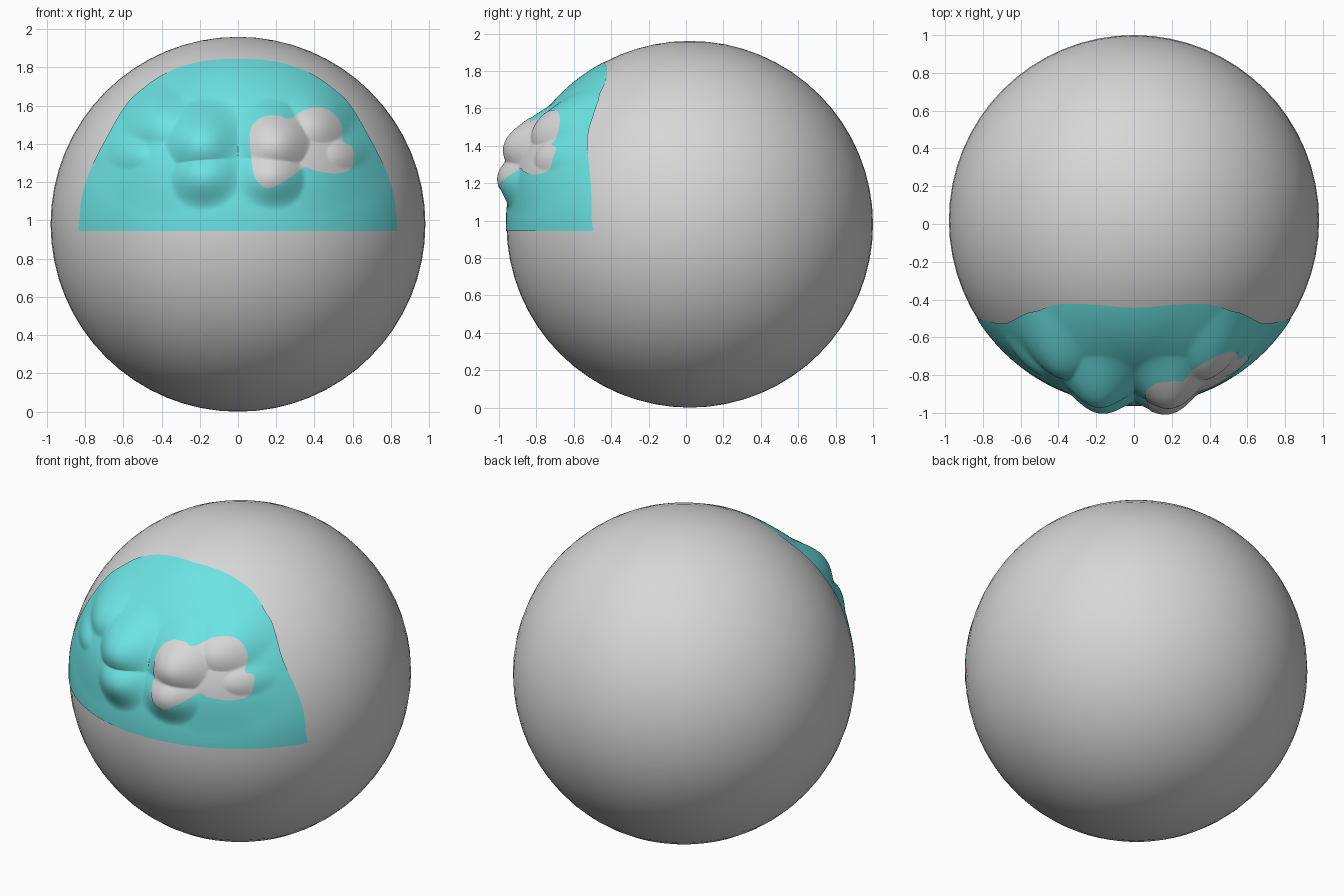
import bpy
import math

if "Cube" in bpy.data.objects:
    bpy.data.objects.remove(bpy.data.objects["Cube"])

CY, CZ, R = 0.02, 0.98, 0.98   # ball centre (y, z) and radius


def material(name, rgb):
    m = bpy.data.materials.new(name)
    m.diffuse_color = (*rgb, 1.0)
    m.use_nodes = True
    m.node_tree.nodes["Principled BSDF"].inputs["Base Color"].default_value = m.diffuse_color
    return m


grey = material("light_grey", (0.68, 0.68, 0.68))
cyan = material("cyan", (0.15, 0.77, 0.77))

# Relief bumps, mirrored left and right: centre x, centre z, radius x, radius z, height
BUMPS = [
    (0.19, 1.25, 0.23, 0.20, 0.092),   # lower muzzle
    (0.21, 1.43, 0.26, 0.24, 0.128),   # upper muzzle
    (0.43, 1.53, 0.25, 0.22, 0.095),   # brow
    (0.54, 1.36, 0.20, 0.15, 0.055),   # outer cheek
    (0.40, 1.42, 0.42, 0.40, 0.045),   # broad swelling
]


def front_y(x, z):
    """Depth of the front surface: ball plus relief."""
    base = math.sqrt(max(0.0, R * R - x * x - (z - CZ) ** 2))
    h = 0.0
    for bx, bz, rx, rz, top in BUMPS:
        d = ((abs(x) - bx) / rx) ** 2 + ((z - bz) / rz) ** 2
        if d < 1:
            h = max(h, top * (1 - d) ** 2)
    return CY - base - h


def smooth_loop(pts, n):
    """Closed Catmull-Rom curve; a doubled point gives a corner."""
    out = []
    for i in range(len(pts)):
        a, b, c, d = (pts[(i + k) % len(pts)] for k in (-1, 0, 1, 2))
        if b == c:
            continue
        for s in range(n):
            t = s / n
            out.append(tuple(0.5 * (2 * q + (r - p) * t + (2 * p - 5 * q + 4 * r - w) * t * t
                                    + (3 * q - p - 3 * r + w) * t ** 3)
                             for p, q, r, w in zip(a, b, c, d)))
    return out


def patch(name, outline, centre, rings, lift, mat):
    """Rings of quads from an outline to its centre, laid on the front surface."""
    n = len(outline)
    flat = [(centre[0] + (x - centre[0]) * k / rings, centre[1] + (z - centre[1]) * k / rings)
            for k in range(1, rings + 1) for x, z in outline] + [centre]
    verts = [(x, front_y(x, z) - lift, z) for x, z in flat]
    faces = [(k * n + i, k * n + (i + 1) % n, (k + 1) * n + (i + 1) % n, (k + 1) * n + i)
             for k in range(rings - 1) for i in range(n)]
    faces += [(len(verts) - 1, (i + 1) % n, i) for i in range(n)]
    # outlines run clockwise seen from the front, so flip to face outward
    faces = [f[::-1] for f in faces]
    me = bpy.data.meshes.new(name)
    me.from_pydata(verts, [], faces)
    me.materials.append(mat)
    if sum(p.normal.y * p.area for p in me.polygons) > 0:
        me.flip_normals()
    me.shade_smooth()
    ob = bpy.data.objects.new(name, me)
    bpy.context.collection.objects.link(ob)
    return ob


# Ball
bpy.ops.mesh.primitive_uv_sphere_add(segments=64, ring_count=32, radius=R, location=(0, CY, CZ))
ball = bpy.context.object
ball.name = "ball"
ball.data.materials.append(grey)
ball.data.shade_smooth()

# Arched face panel with sharp lower corners
half = [(0.835, 0.945), (0.835, 0.945), (0.815, 1.13), (0.77, 1.27), (0.695, 1.42),
        (0.59, 1.60), (0.51, 1.68), (0.38, 1.77), (0.20, 1.83)]
bottom = [(x * 0.167, 0.945) for x in range(-4, 5)]
panel = half + [(0, 1.845)] + [(-x, z) for x, z in half[::-1]] + bottom
patch("face_panel", smooth_loop(panel, 8), (0.0, 1.35), 70, 0.003, cyan)

# Grey eye patch following the relief on one side
spot = [(0.063, 1.40), (0.068, 1.485), (0.125, 1.54), (0.21, 1.548), (0.272, 1.533),
        (0.35, 1.58), (0.44, 1.59), (0.508, 1.553), (0.545, 1.485), (0.55, 1.412),
        (0.597, 1.386), (0.607, 1.318), (0.586, 1.266), (0.508, 1.246), (0.403, 1.261),
        (0.35, 1.277), (0.272, 1.225), (0.194, 1.178), (0.141, 1.172), (0.094, 1.214),
        (0.073, 1.292)]
patch("eye_patch", smooth_loop(spot, 6), (0.32, 1.40), 32, 0.008, grey)
